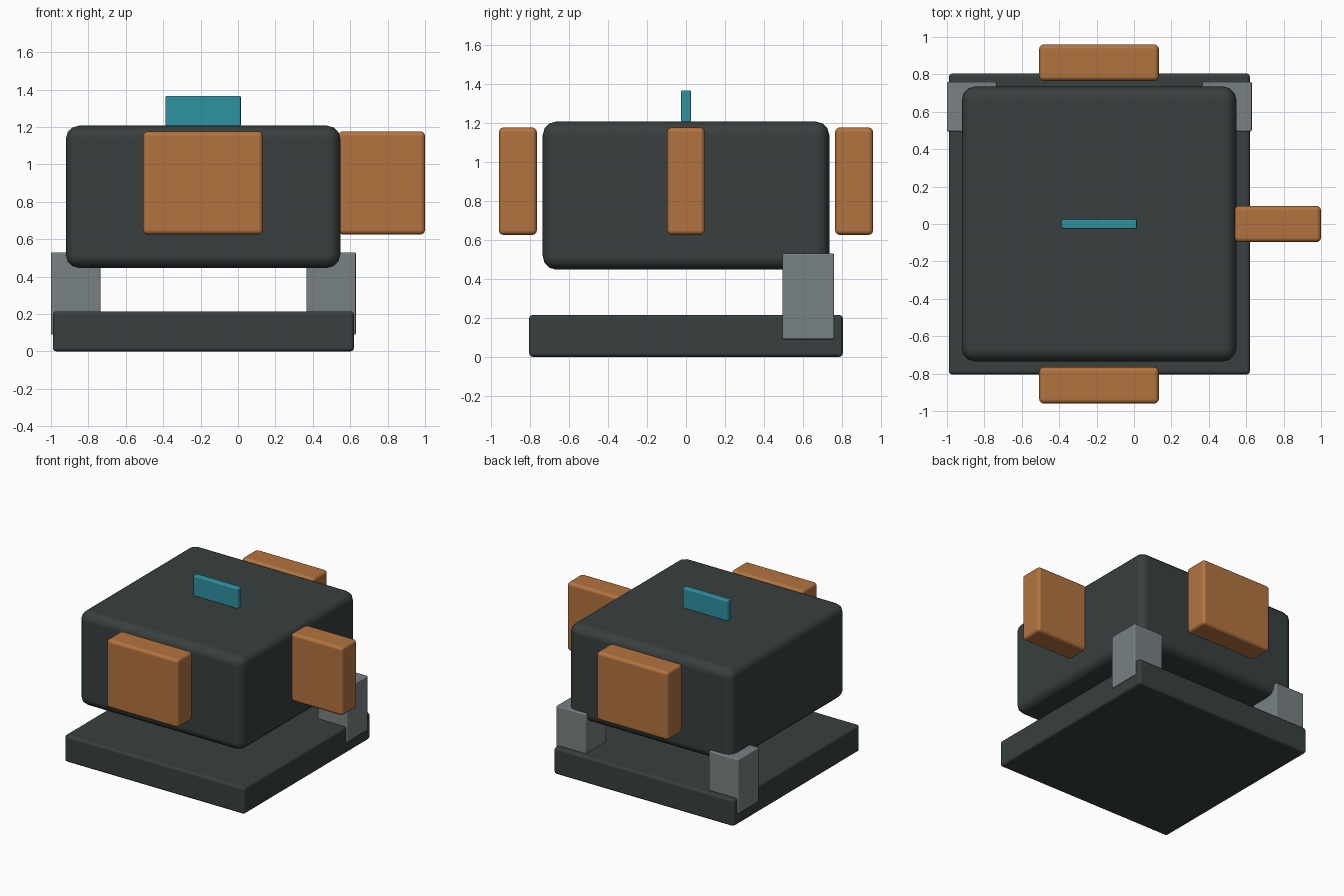
import bpy
import bmesh
from mathutils import Vector

cube = bpy.data.objects.get("Cube")
if cube:
    bpy.data.objects.remove(cube, do_unlink=True)


def make_material(name, rgb):
    mat = bpy.data.materials.new(name)
    mat.use_nodes = True
    color = (*rgb, 1.0)
    mat.diffuse_color = color
    mat.node_tree.nodes["Principled BSDF"].inputs["Base Color"].default_value = color
    return mat


charcoal = make_material("charcoal", (0.04, 0.05, 0.05))
orange = make_material("burnt_orange", (0.45, 0.175, 0.05))
steel = make_material("steel_grey", (0.19, 0.22, 0.225))
teal = make_material("teal", (0.028, 0.29, 0.36))


def rounded_box(name, low, high, mat, radius):
    """Box between two corners with softly rounded edges."""
    low, high = Vector(low), Vector(high)
    bm = bmesh.new()
    bmesh.ops.create_cube(bm, size=1)
    bmesh.ops.scale(bm, vec=high - low, verts=bm.verts)
    mesh = bpy.data.meshes.new(name)
    bm.to_mesh(mesh)
    bm.free()
    mesh.materials.append(mat)
    obj = bpy.data.objects.new(name, mesh)
    obj.location = (low + high) / 2
    bpy.context.collection.objects.link(obj)
    bevel = obj.modifiers.new("rounded_edges", "BEVEL")
    bevel.width = radius
    bevel.segments = 3
    bevel.harden_normals = True
    bpy.ops.object.select_all(action="DESELECT")
    obj.select_set(True)
    bpy.context.view_layer.objects.active = obj
    bpy.ops.object.shade_smooth()
    return obj


# Base slab and floating main block
rounded_box("base", (-0.99, -0.805, 0), (0.62, 0.805, 0.215), charcoal, 0.02)
rounded_box("body", (-0.92, -0.735, 0.447), (0.547, 0.735, 1.207), charcoal, 0.07)

# Two rear corner posts joining base and body
for side, x in (("right", -1.0), ("left", 0.365)):
    rounded_box(f"rear_post_{side}", (x, 0.495, 0.09), (x + 0.265, 0.76, 0.53),
                steel, 0.008)

# Front and back pads stand just clear of the body
for end, y in (("front", -0.96), ("back", 0.765)):
    rounded_box(f"{end}_pad", (-0.507, y, 0.625), (0.133, y + 0.195, 1.177),
                orange, 0.025)

# Side pad reaching out from the left face
rounded_box("left_pad", (0.537, -0.097, 0.625), (1.0, 0.097, 1.177), orange, 0.025)

# Thin fin on top
rounded_box("top_fin", (-0.387, -0.025, 1.203), (0.015, 0.025, 1.367), teal, 0.008)
